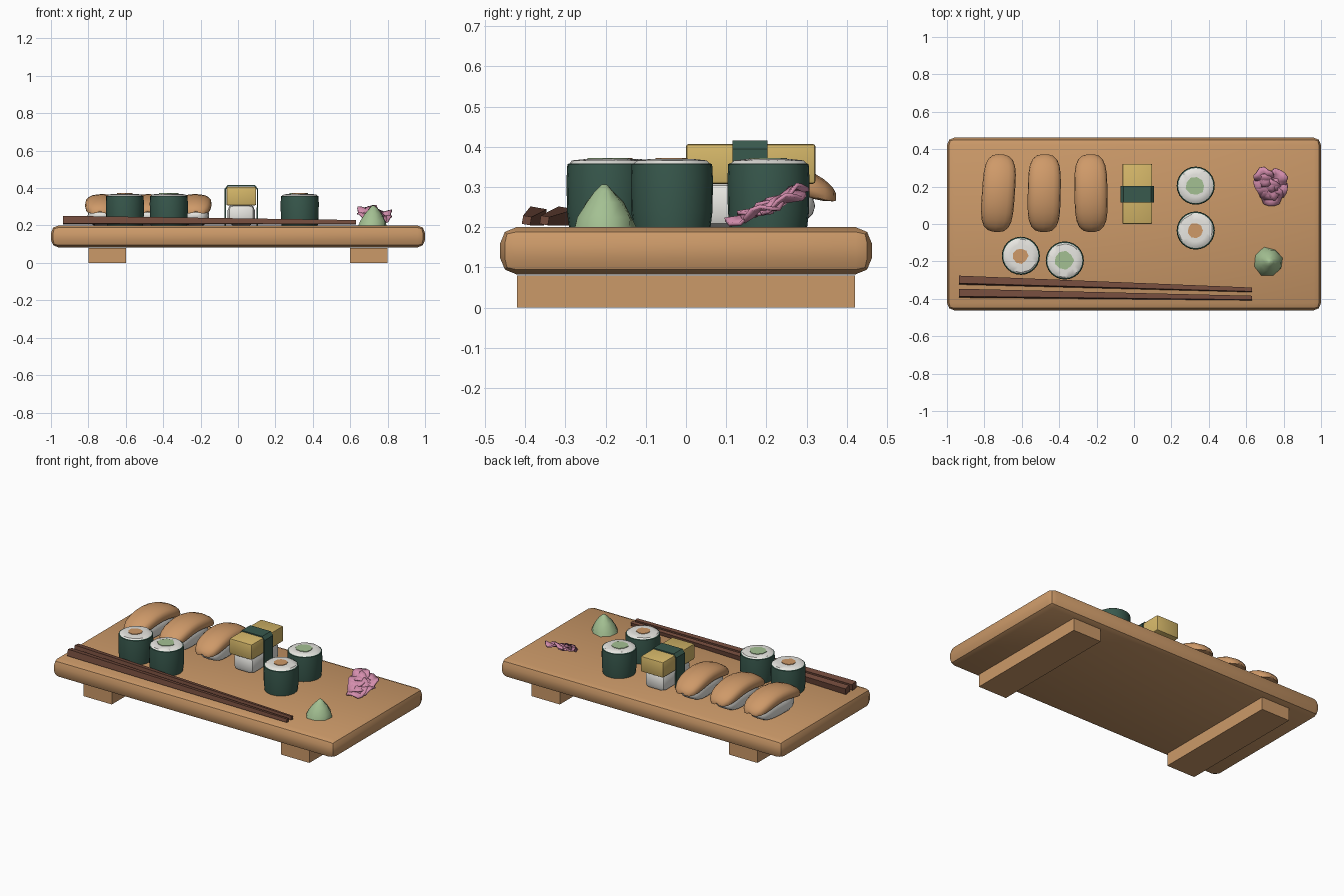
import bpy, bmesh, math, random
from mathutils import Vector, Matrix

if "Cube" in bpy.data.objects:
    bpy.data.objects.remove(bpy.data.objects["Cube"])
random.seed(4)

def mat(name, r, g, b):
    m = bpy.data.materials.new(name)
    m.diffuse_color = (r, g, b, 1)
    m.use_nodes = True
    m.node_tree.nodes["Principled BSDF"].inputs["Base Color"].default_value = m.diffuse_color
    return m

WOOD = mat("wood", 0.60, 0.32, 0.14)
FISH = mat("salmon", 0.62, 0.32, 0.14)
RICE = mat("rice white", 0.80, 0.79, 0.75)
NORI = mat("seaweed green", 0.04, 0.10, 0.075)
EGG = mat("egg yellow", 0.66, 0.47, 0.14)
PINK = mat("ginger pink", 0.66, 0.27, 0.42)
GREEN = mat("wasabi green", 0.37, 0.53, 0.29)
DARK = mat("dark wood", 0.17, 0.07, 0.045)

def finish(name, bm, mats, smooth=40):
    bmesh.ops.recalc_face_normals(bm, faces=bm.faces)
    me = bpy.data.meshes.new(name)
    bm.to_mesh(me)
    bm.free()
    for m in mats:
        me.materials.append(m)
    ob = bpy.data.objects.new(name, me)
    bpy.context.collection.objects.link(ob)
    if smooth:
        bpy.ops.object.select_all(action='DESELECT')
        ob.select_set(True)
        bpy.context.view_layer.objects.active = ob
        bpy.ops.object.shade_smooth_by_angle(angle=math.radians(smooth))
    return ob

def box(name, x0, x1, y0, y1, z0, z1, m, bevel=0, segs=2):
    bm = bmesh.new()
    bmesh.ops.create_cube(bm, size=1)
    for v in bm.verts:
        v.co = ((x0 + x1) / 2 + v.co.x * (x1 - x0), (y0 + y1) / 2 + v.co.y * (y1 - y0),
                (z0 + z1) / 2 + v.co.z * (z1 - z0))
    if bevel:
        bmesh.ops.bevel(bm, geom=bm.edges[:], offset=bevel, segments=segs, profile=0.5, affect='EDGES')
    return finish(name, bm, [m], 40 if bevel else 0)

def loft(name, rings, mats, ids=None, smooth=40):
    """Skin a list of equal rings and cap both ends; ids gives a material per band."""
    bm = bmesh.new()
    vs = [[bm.verts.new(p) for p in r] for r in rings]
    n = len(rings[0])
    for k in range(len(vs) - 1):
        for i in range(n):
            j = (i + 1) % n
            f = bm.faces.new((vs[k][i], vs[k][j], vs[k + 1][j], vs[k + 1][i]))
            f.material_index = ids[k] if ids else 0
    bm.faces.new(vs[0])
    bm.faces.new(vs[-1]).material_index = ids[-1] if ids else 0
    return finish(name, bm, mats, smooth)

def circle(cx, cy, z, r, n, jitter=0, turn=0):
    return [Vector((cx + q * math.cos(a), cy + q * math.sin(a), z)) for a, q in
            ((turn + 2 * math.pi * i / n, r * (1 + random.uniform(-jitter, jitter))) for i in range(n))]

def pillow(name, hx, hy, hz, zc, m, arch=0, sag=0, n=16, steps=12):
    """Rounded slab along y, optionally arched along y and drooping at the sides."""
    rings = []
    for k in range(steps + 1):
        t = -math.cos(math.pi * k / steps) * 0.998
        s = (1 - abs(t) ** 4) ** 0.5
        ring = []
        for i in range(n):
            a = 2 * math.pi * i / n
            c, d = math.cos(a), math.sin(a)
            px = math.copysign(abs(c) ** 0.6, c)
            pz = math.copysign(abs(d) ** 0.6, d)
            ring.append(Vector((hx * s ** 0.7 * px, hy * t,
                                zc - arch * t * t - sag * px * px + hz * s * pz)))
        rings.append(ring)
    return loft(name, rings, [m], smooth=60)

# Serving board and its two feet
box("board", -1, 1, -0.462, 0.462, 0.083, 0.2, WOOD, 0.04)
for side, s in (("left", -1), ("right", 1)):
    box(side + "_foot", s * 0.7 - 0.1, s * 0.7 + 0.1, -0.42, 0.42, 0, 0.08, WOOD)

# Salmon on rice, three pieces
for i, (x, rot) in enumerate(((-0.725, -4), (-0.48, -1), (-0.23, 1))):
    for ob in (pillow("salmon_rice_%d" % i, 0.075, 0.155, 0.055, 0.253, RICE),
               pillow("salmon_slice_%d" % i, 0.088, 0.208, 0.036, 0.333, FISH, 0.052, 0.014)):
        ob.location = (x, 0.165, 0)
        ob.rotation_euler.z = math.radians(rot)

# Egg on rice with a seaweed band
box("egg_rice", -0.055, 0.09, 0.02, 0.3, 0.2, 0.312, RICE, 0.03)
box("egg_slab", -0.062, 0.097, 0, 0.322, 0.308, 0.407, EGG, 0.007)
bm = bmesh.new()
path = [(-0.073, 0.2), (-0.073, 0.395), (-0.055, 0.416), (0.09, 0.416), (0.108, 0.395), (0.108, 0.2)]
cols = [[bm.verts.new((x, y, z)) for y in (0.116, 0.202)] for x, z in path]
for a, b in zip(cols, cols[1:]):
    bm.faces.new((a[0], a[1], b[1], b[0]))
band = finish("seaweed_band", bm, [NORI], 0)
sol = band.modifiers.new("thickness", 'SOLIDIFY')
sol.thickness = 0.008
sol.offset = -1 if band.data.polygons[2].normal.z > 0 else 1

# Seaweed rolls with salmon or cucumber filling
for i, (x, y, core) in enumerate(((-0.605, -0.17, FISH), (-0.37, -0.195, GREEN),
                                  (0.33, 0.205, GREEN), (0.33, -0.035, FISH))):
    n = 24
    profile = [(0.096, 0.2), (0.101, 0.24), (0.102, 0.32), (0.1, 0.357), (0.094, 0.359)]
    rings = [circle(x, y, z, r, n) for r, z in profile]
    rings += [circle(x, y, 0.366, 0.087, n, 0.03), circle(x, y, 0.369, 0.06, n)]
    loft("roll_%d" % i, rings, [NORI, RICE], [0, 0, 0, 0, 1, 1, 1])
    r = 0.05 if core is GREEN else 0.041
    fill = [circle(x - 0.003, y, 0.36, r, 9, 0.08)]
    fill.append([p + Vector((0, 0, 0.0125)) for p in fill[0]])
    loft("roll_filling_%d" % i, fill, [core])

# Tapered square chopsticks resting on an edge
for i, (y0, y1) in enumerate(((-0.3, -0.352), (-0.37, -0.396))):
    rings = []
    for x, y, z, r in ((-0.935, y0, 0.228, 0.029), (0.63, y1, 0.217, 0.015)):
        rings.append([Vector((x, y + r * math.cos(a), z + r * math.sin(a)))
                      for a in (math.radians(10 + 90 * k + 25) for k in range(4))])
    loft("chopstick_%d" % i, rings, [DARK], smooth=0)

# Wasabi lump
rings = [circle(0.72 + dx, -0.203, z, r, 8, 0.09, 0.3) for z, r, dx in
         ((0.2, 0.077, 0), (0.225, 0.073, 0), (0.262, 0.048, 0.002), (0.29, 0.024, 0.004), (0.306, 0.007, 0.004))]
loft("wasabi", rings, [GREEN], smooth=50)

# Pickled ginger: a pile of wavy tilted petals
petals = ((0.735, 0.155, 0.228, 0.062, 18), (0.765, 0.19, 0.243, 0.058, 20), (0.72, 0.185, 0.246, 0.064, 22),
          (0.76, 0.235, 0.262, 0.062, 22), (0.70, 0.215, 0.262, 0.06, 26), (0.695, 0.25, 0.28, 0.055, 25))
for i, (x, y, z, r, tilt) in enumerate(petals):
    bm = bmesh.new()
    M = Matrix.Translation((x, y, z)) @ Matrix.Rotation(math.radians(tilt), 4, 'X') @ Matrix.Rotation(i * 1.3, 4, 'Z')
    mid = bm.verts.new(M @ Vector((0, 0, 0)))
    n = 14
    loops = []
    for q in (0.55, 1):
        loops.append([bm.verts.new(M @ Vector((r * q * math.cos(a) * (1 + 0.08 * math.sin(5 * a)),
                                               r * q * math.sin(a) * (1 + 0.08 * math.sin(5 * a)),
                                               0.013 * q * math.sin(3 * a))))
                      for a in (2 * math.pi * k / n for k in range(n))])
    for k in range(n):
        j = (k + 1) % n
        bm.faces.new((mid, loops[0][k], loops[0][j]))
        bm.faces.new((loops[0][k], loops[1][k], loops[1][j], loops[0][j]))
    ob = finish("ginger_petal_%d" % i, bm, [PINK])
    sol = ob.modifiers.new("thickness", 'SOLIDIFY')
    sol.thickness = 0.009
    sol.offset = 0
